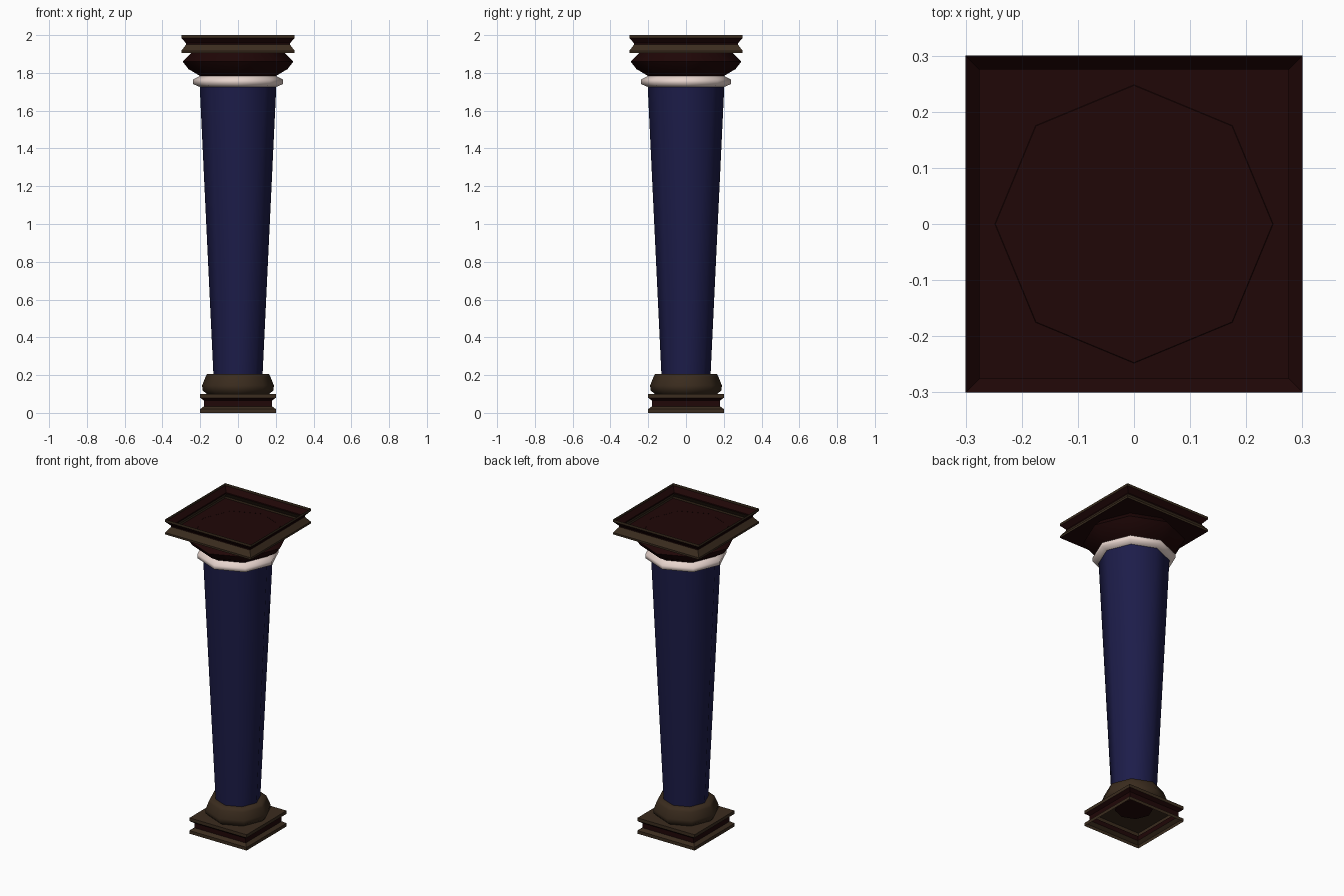
import bpy, bmesh, math

if "Cube" in bpy.data.objects:
    bpy.data.objects.remove(bpy.data.objects["Cube"])

def mat(name, rgb):
    m = bpy.data.materials.new(name)
    m.diffuse_color = (*rgb, 1)
    m.use_nodes = True
    m.node_tree.nodes["Principled BSDF"].inputs["Base Color"].default_value = m.diffuse_color
    return m

BLUE = mat("deep_blue", (0.012, 0.012, 0.068))
RED = mat("dark_red", (0.014, 0.002, 0.002))
BROWN = mat("dark_brown", (0.043, 0.025, 0.013))
CREAM = mat("pale_cream", (0.80, 0.66, 0.61))

def stack(name, profile, sides, mats, bands=None, caps=(None, None), smooth=True):
    """Loft regular rings (half width, z) upwards; bands = material per step,
    caps = material of bottom and top face, None leaves that end open."""
    bm = bmesh.new()
    square = sides == 4
    start = math.pi / 4 if square else 0
    grow = math.sqrt(2) if square else 1
    rings = []
    for r, z in profile:
        angles = [start + 2 * math.pi * i / sides for i in range(sides)]
        rings.append([bm.verts.new((r * grow * math.cos(a), r * grow * math.sin(a), z))
                      for a in angles])
    for k, (lo, hi) in enumerate(zip(rings, rings[1:])):
        for i in range(sides):
            j = (i + 1) % sides
            f = bm.faces.new((lo[i], lo[j], hi[j], hi[i]))
            f.material_index = bands[k] if bands else 0
    if caps[0] is not None:
        bm.faces.new(rings[0][::-1]).material_index = caps[0]
    if caps[1] is not None:
        bm.faces.new(rings[-1]).material_index = caps[1]
    me = bpy.data.meshes.new(name)
    bm.to_mesh(me)
    bm.free()
    for m in mats:
        me.materials.append(m)
    ob = bpy.data.objects.new(name, me)
    bpy.context.collection.objects.link(ob)
    if smooth:
        bpy.ops.object.select_all(action='DESELECT')
        ob.select_set(True)
        bpy.context.view_layer.objects.active = ob
        bpy.ops.object.shade_smooth_by_angle(angle=math.radians(75))
    return ob

# Square plinth with a waisted edge, hollow from below
stack("plinth", [(0.2, 0), (0.2, 0.02), (0.18, 0.035), (0.18, 0.065),
                 (0.2, 0.08), (0.2, 0.1)], 4, [BROWN, RED],
      [0, 0, 1, 1, 0], (None, 0), smooth=False)

# Dark socket seen inside the hollow plinth
stack("socket", [(0.11, 0.094), (0.11, 0.099)], 8, [RED], None, (0, None), smooth=False)

# Eight-sided base cushion
stack("base_cushion", [(0.165, 0.1), (0.188, 0.12), (0.190, 0.145),
                       (0.172, 0.19), (0.165, 0.205), (0.128, 0.207)], 8, [BROWN])

# Shaft, widening towards the top
stack("shaft", [(0.13, 0.2), (0.203, 1.735)], 8, [BLUE])

# Pale collar
stack("collar", [(0.2, 1.725), (0.237, 1.74), (0.237, 1.765), (0.2, 1.785)], 8, [CREAM])

# Swelling capital cushion
stack("capital_cushion", [(0.195, 1.78), (0.262, 1.82), (0.293, 1.86),
                          (0.247, 1.906)], 8, [RED])

# Square top slab with a waisted edge, hollow from above
stack("top_slab", [(0.3, 1.905), (0.3, 1.917), (0.275, 1.95), (0.275, 1.957),
                   (0.3, 1.985), (0.3, 2.0)], 4, [BROWN, RED],
      [0, 0, 1, 1, 0], (1, None), smooth=False)
